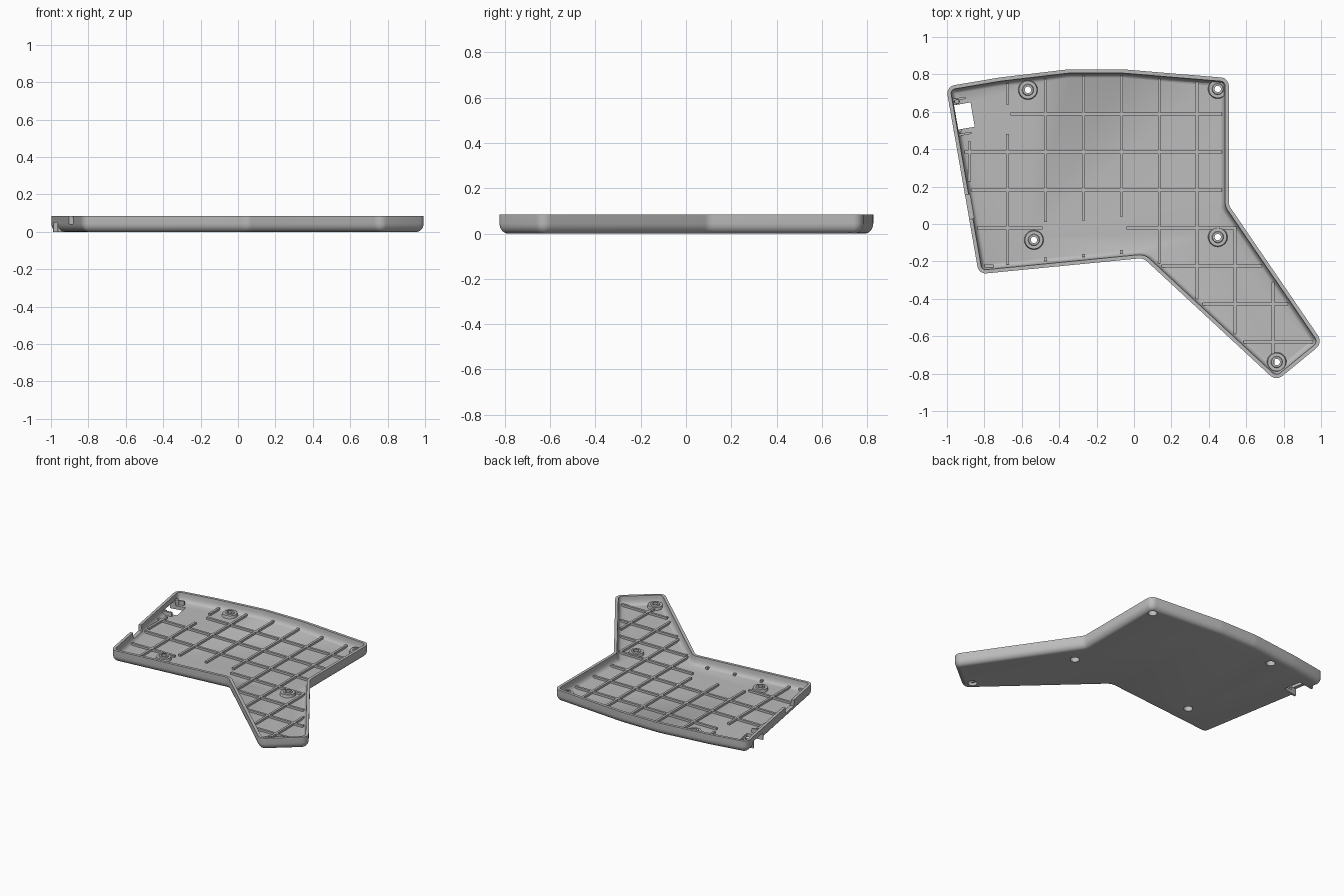
import bpy, bmesh, math
from mathutils import Vector, Matrix

cube = bpy.data.objects.get("Cube")
if cube:
    bpy.data.objects.remove(cube)

# One grey plastic for everything
grey = bpy.data.materials.new("grey_plastic")
grey.use_nodes = True
colour = (0.5, 0.5, 0.5, 1)
grey.diffuse_color = colour
grey.node_tree.nodes["Principled BSDF"].inputs["Base Color"].default_value = colour

FLOOR = 0.025
# Plan corners, counter-clockwise: x, y, corner radius
CORNERS = [(-1.005, 0.735, 0.045), (-0.83, -0.268, 0.045), (0.05, -0.182, 0.06),
           (0.76, -0.84, 0.05), (1.01, -0.635, 0.05), (0.507, 0.1, 0.06),
           (0.507, 0.78, 0.045), (-0.06, 0.827, 0.3), (-0.35, 0.827, 0.3),
           (-0.72, 0.783, 0.3)]


def outline(inset, steps=6):
    """Rounded plan outline moved inwards by inset."""
    pts = [Vector(c[:2]) for c in CORNERS]
    ring = []
    for i, p in enumerate(pts):
        e1 = (p - pts[i - 1]).normalized()
        e2 = (pts[(i + 1) % len(pts)] - p).normalized()
        n1, n2 = Vector((-e1.y, e1.x)), Vector((-e2.y, e2.x))
        turn = math.atan2(e1.x * e2.y - e1.y * e2.x, e1.dot(e2))
        side = 1 if turn > 0 else -1
        r = max(CORNERS[i][2] - side * inset, 0.006)
        q = p + (n1 + n2) * inset / (1 + n1.dot(n2))
        centre = q + side * (n1 + n2).normalized() * r / math.cos(turn / 2)
        for k in range(steps + 1):
            arm = Matrix.Rotation(turn * k / steps, 2) @ (-side * n1 * r)
            ring.append(centre + arm)
    return ring


def make(name, bm, smooth=True):
    bmesh.ops.recalc_face_normals(bm, faces=bm.faces)
    mesh = bpy.data.meshes.new(name)
    bm.to_mesh(mesh)
    bm.free()
    ob = bpy.data.objects.new(name, mesh)
    bpy.context.collection.objects.link(ob)
    mesh.materials.append(grey)
    if smooth:
        smooth_object(ob)
    return ob


def activate(ob):
    bpy.ops.object.select_all(action='DESELECT')
    ob.select_set(True)
    bpy.context.view_layer.objects.active = ob


def smooth_object(ob):
    activate(ob)
    bpy.ops.object.shade_smooth_by_angle(angle=math.radians(32))


def box(bm, lo, hi, frame=Matrix()):
    lo, hi = Vector(lo), Vector(hi)
    m = frame @ Matrix.Translation((lo + hi) / 2) @ Matrix.Diagonal((*(hi - lo), 1))
    bmesh.ops.create_cube(bm, size=1, matrix=m)


# Tray shell: stacked outlines from the underside, over the rim, to the floor
layers = []
for k in range(7):
    a = math.radians(15 * k)
    layers.append((0.037 * (1 - math.sin(a)), 0.045 * (1 - math.cos(a))))
layers += [(0, 0.085), (0.02, 0.085), (0.022, 0.06), (0.027, 0.043),
           (0.035, 0.031), (0.046, FLOOR)]
bm = bmesh.new()
rings = [[bm.verts.new((p.x, p.y, z)) for p in outline(d)] for d, z in layers]
for a, b in zip(rings, rings[1:]):
    for i in range(len(a)):
        j = (i + 1) % len(a)
        bm.faces.new((a[i], a[j], b[j], b[i]))
bm.faces.new(rings[0])
bm.faces.new(rings[-1])
shell = make("tray_shell", bm, smooth=False)

# Cutters: screw holes, connector port and jack notch
SCREWS = [(-0.567, 0.717), (0.448, 0.722), (-0.535, -0.085), (0.448, -0.07), (0.763, -0.738)]
tilt = Matrix.Rotation(math.radians(9.8), 4, 'Z')
port = Matrix.Translation((-0.915, 0.576, 0)) @ tilt
jack = Matrix.Translation((-0.893, 0.09, 0)) @ tilt
bm = bmesh.new()
for x, y in SCREWS:
    bmesh.ops.create_cone(bm, cap_ends=True, segments=32, radius1=0.03, radius2=0.03,
                          depth=0.2, matrix=Matrix.Translation((x, y, 0)))
box(bm, (-0.13, -0.066, -0.1), (0.053, 0.066, 0.05), port)
box(bm, (-0.06, -0.065, 0.042), (0.05, 0.065, 0.2), jack)
cutter = make("cutter", bm, smooth=False)
cutter.hide_render = True
mod = shell.modifiers.new("openings", 'BOOLEAN')
mod.operation, mod.solver, mod.object = 'DIFFERENCE', 'EXACT', cutter
activate(shell)
bpy.ops.object.modifier_apply(modifier="openings")
bpy.data.objects.remove(cutter)
smooth_object(shell)

# Screw bosses: a turned ring with a countersunk bore
PROFILE = [(0.03, 0.02), (0.053, 0.02), (0.048, 0.045), (0.031, 0.045), (0.028, 0.052),
           (0.017, 0.052), (0.017, 0.034), (0.03, 0.034)]
for n, (x, y) in enumerate(SCREWS):
    bm = bmesh.new()
    verts = [bm.verts.new((r, 0, z)) for r, z in PROFILE]
    edges = [bm.edges.new((verts[i - 1], verts[i])) for i in range(len(verts))]
    bmesh.ops.spin(bm, geom=verts + edges, axis=(0, 0, 1), cent=(0, 0, 0),
                   angle=math.tau, steps=32, use_merge=True)
    bmesh.ops.remove_doubles(bm, verts=bm.verts, dist=1e-5)
    bmesh.ops.translate(bm, verts=bm.verts, vec=(x, y, 0))
    make(f"screw_boss_{n + 1}", bm)

# Floor ribs, trimmed to the inside of the wall
inner = outline(0.036)


def rib(bm, axis, at, start, end, top=0.04, half=0.008):
    other = 1 - axis
    hits = []
    for i, q in enumerate(inner):
        p = inner[i - 1]
        if (p[other] - at) * (q[other] - at) < 0:
            hits.append(p[axis] + (at - p[other]) / (q[other] - p[other]) * (q[axis] - p[axis]))
    hits.sort()
    for a, b in zip(hits[::2], hits[1::2]):
        a, b = max(a, start), min(b, end)
        if b > a:
            lo, hi = [0, 0, 0.02], [0, 0, top]
            lo[axis], hi[axis] = a, b
            lo[other], hi[other] = at - half, at + half
            box(bm, lo, hi)


PITCH = 0.203
LONG_RIBS = [(0, 0.15, 0.44), (1, 0.64, 1), (1, -1, 0.48), (2, 0.01, 1), (3, 0.02, 1),
             (4, 0.04, 1), (5, -1, 1), (6, -1, 1), (7, -1, 1), (8, -1, 1),
             (2, -1, -0.178), (3, -1, -0.16), (4, -1, -0.14)]
CROSS_RIBS = [(0, -0.66, 1), (1, -1, 1), (2, -1, 1), (3, -1, -0.49), (3, -0.04, 1),
              (4, -1, 1), (5, -1, 1), (6, -1, 1)]
bm = bmesh.new()
for n, start, end in LONG_RIBS:
    rib(bm, 1, -0.88 + PITCH * n, start, end)
for n, start, end in CROSS_RIBS:
    rib(bm, 0, 0.588 - PITCH * n, start, end)
make("floor_ribs", bm, smooth=False)

# Port cheeks beside the opening and small board clips
bm = bmesh.new()
for s in (-1, 1):
    box(bm, (-0.062, s * 0.073 - 0.007, 0), (-0.02, s * 0.073 + 0.007, 0.05), port)
    box(bm, (-0.04, s * 0.095 - 0.006, 0.02), (0.03, s * 0.095 + 0.006, 0.055), port)
make("port_cheeks", bm, smooth=False)
bm = bmesh.new()
bmesh.ops.create_cone(bm, cap_ends=True, segments=20, radius1=0.014, radius2=0.012, depth=0.045,
                      matrix=port @ Matrix.Translation((-0.018, 0.083, 0.042)))
make("board_peg", bm)
